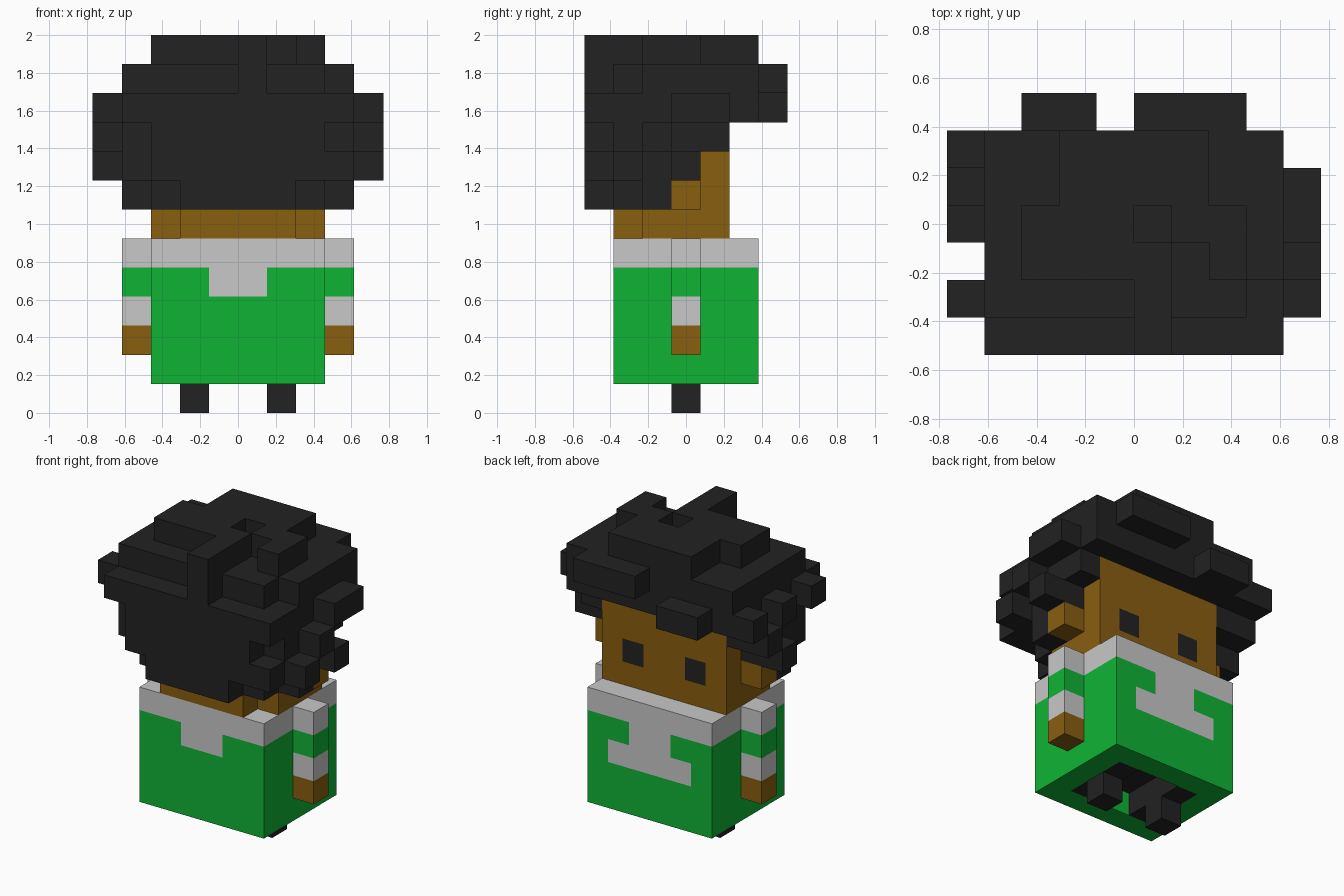
import bpy, bmesh
from mathutils import Vector

if "Cube" in bpy.data.objects:
    bpy.data.objects.remove(bpy.data.objects["Cube"])

UNIT = 2 / 13          # size of one block; the figure is 13 blocks tall
COLOURS = {
    "black": (0.016, 0.016, 0.016),
    "brown": (0.25, 0.112, 0.005),
    "green": (0.005, 0.456, 0.036),
    "light_grey": (0.58, 0.58, 0.58),
}
NAMES = list(COLOURS)
MATERIALS = []
for name, rgb in COLOURS.items():
    mat = bpy.data.materials.new(name)
    mat.use_nodes = True
    mat.diffuse_color = (*rgb, 1)
    bsdf = mat.node_tree.nodes["Principled BSDF"]
    bsdf.inputs["Base Color"].default_value = (*rgb, 1)
    bsdf.inputs["Roughness"].default_value = 1
    MATERIALS.append(mat)

cells = {}             # (x, y, z) -> (part, colour)


def span(x, y, z):
    return [(i, j, k) for i in range(*x) for j in range(*y) for k in range(*z)]


def fill(part, colour, x, y, z, mirror=False):
    """Fill a range of blocks, optionally on both sides of the figure."""
    for i, j, k in span(x, y, z):
        cells[i, j, k] = (part, colour)
        if mirror:
            cells[-1 - i, j, k] = (part, colour)


def carve(x, y, z):
    for cell in span(x, y, z):
        cells.pop(cell, None)


# Hair: brim and crown layers
fill("hair", "black", (-4, 4), (0, 6), (10, 11))
fill("hair", "black", (-4, 3), (1, 6), (11, 12))
fill("hair", "black", (3, 4), (2, 6), (11, 12))
fill("hair", "black", (-2, 2), (4, 6), (12, 13))
fill("hair", "black", (-3, 0), (2, 4), (12, 13))
fill("hair", "black", (1, 3), (3, 4), (12, 13))
fill("hair", "black", (2, 3), (2, 3), (12, 13))
fill("hair", "black", (0, 1), (0, 3), (10, 13))

# Hair: nape and sides, rising toward the face
fill("hair", "black", (-3, 3), (0, 1), (8, 10))
fill("hair", "black", (-2, 2), (0, 1), (7, 8))
fill("hair", "black", (-4, 4), (1, 3), (8, 10))
fill("hair", "black", (-3, 3), (1, 2), (7, 8))
fill("hair", "black", (-4, 4), (2, 3), (7, 8))
fill("hair", "black", (3, 4), (3, 4), (8, 10), True)
fill("hair", "black", (3, 4), (4, 5), (9, 10), True)

# Hair: fringe and loose tufts
fill("hair", "black", (-3, -1), (6, 7), (10, 11))
fill("hair", "black", (0, 3), (6, 7), (11, 12))
fill("hair", "black", (4, 5), (3, 5), (10, 11))
for x, y, z in [(3, 0, 8), (4, 1, 8), (4, 2, 9), (4, 3, 8),
                (-5, 5, 10), (-5, 4, 9), (-5, 3, 10), (-5, 1, 10), (-5, 3, 8)]:
    fill("hair", "black", (x, x + 1), (y, y + 1), (z, z + 1))

# Head with ears and eyes
fill("head", "brown", (-3, 3), (2, 5), (6, 7))
fill("head", "brown", (-2, 2), (1, 2), (6, 7))
fill("head", "brown", (-3, 3), (3, 5), (7, 10))
fill("head", "brown", (3, 4), (3, 4), (7, 8), True)

# Shirt with collar, front notch and emblem
fill("shirt", "green", (-3, 3), (1, 6), (1, 5))
fill("shirt", "light_grey", (-3, 3), (1, 6), (5, 6))
fill("shirt", "light_grey", (-1, 1), (1, 2), (4, 5))
fill("shirt", "light_grey", (-1, 1), (5, 6), (4, 5))
fill("shirt", "light_grey", (-2, 2), (5, 6), (3, 4))

# Trousers inside the open hem, and legs
carve((-2, 2), (2, 5), (1, 2))
fill("trousers", "black", (-2, 2), (2, 5), (2, 3))
fill("trousers", "black", (1, 2), (2, 5), (1, 2), True)
fill("legs", "black", (1, 2), (3, 4), (0, 1), True)

# Arms with banded sleeves
for z, colour in enumerate(("brown", "light_grey", "green", "light_grey"), 2):
    fill("arms", colour, (3, 4), (3, 4), (z, z + 1), True)


def is_eye(cell, axis, step):
    i, j, k = cell
    return j == 4 and k == 7 and i in (-2, 1) and axis == 1 and step == 1


def build(part):
    """Turn the exposed block sides of one part into a mesh."""
    bm = bmesh.new()
    for cell, (owner, colour) in cells.items():
        if owner != part:
            continue
        for axis in range(3):
            for step in (-1, 1):
                near = list(cell)
                near[axis] += step
                if tuple(near) in cells:
                    continue
                normal, u = Vector(), Vector()
                normal[axis] = step / 2
                u[(axis + 1) % 3] = 0.5
                v = normal.cross(u) * 2
                middle = Vector(cell) + Vector((0.5, -3, 0.5)) + normal
                corners = (-u - v, u - v, u + v, v - u)
                face = bm.faces.new([bm.verts.new((middle + c) * UNIT) for c in corners])
                shade = "black" if is_eye(cell, axis, step) else colour
                face.material_index = NAMES.index(shade)
    bmesh.ops.remove_doubles(bm, verts=bm.verts, dist=UNIT / 100)
    mesh = bpy.data.meshes.new(part)
    for mat in MATERIALS:
        mesh.materials.append(mat)
    bm.to_mesh(mesh)
    bm.free()
    bpy.context.collection.objects.link(bpy.data.objects.new(part, mesh))


for part in ("hair", "head", "shirt", "trousers", "legs", "arms"):
    build(part)
